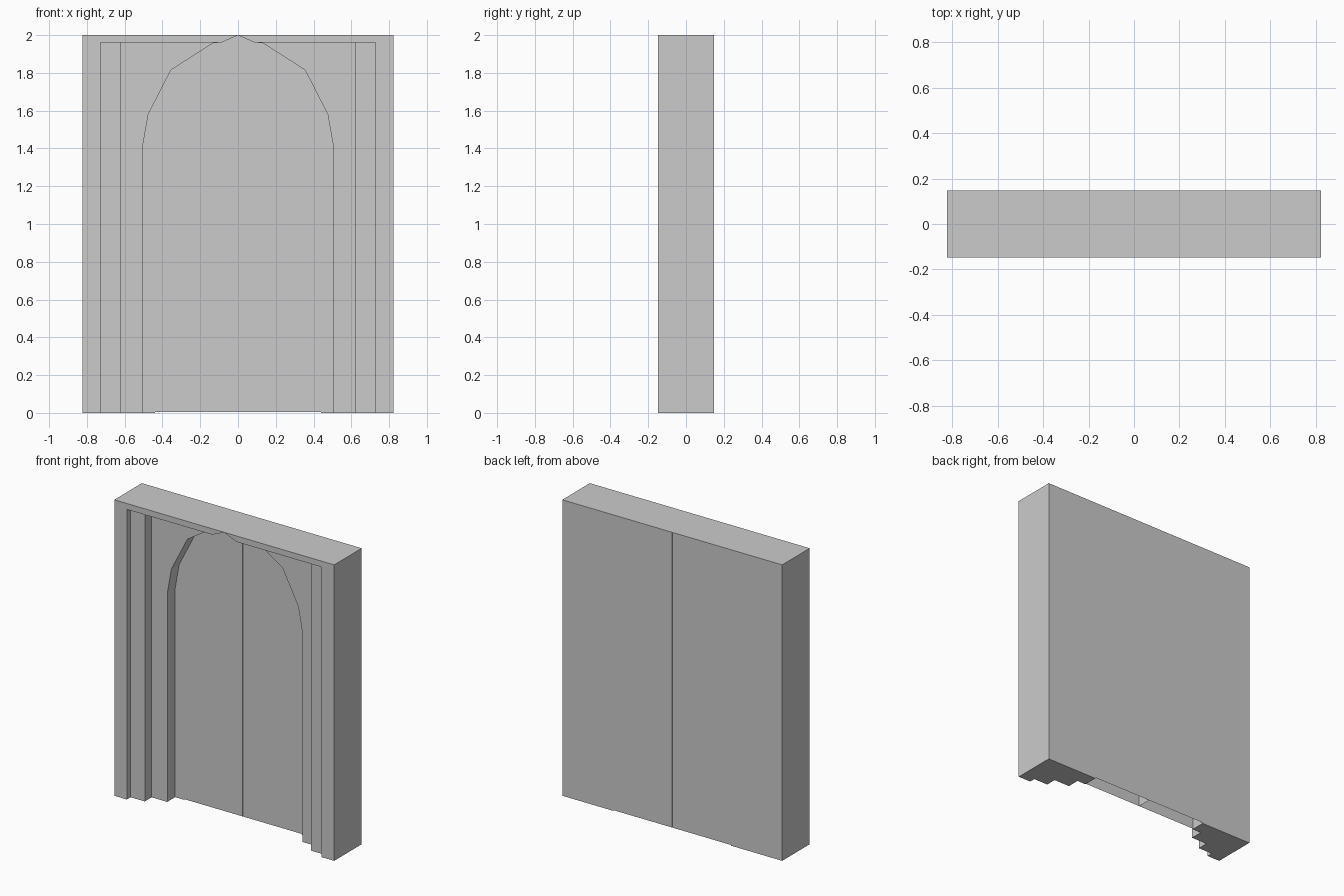
import bpy
import bmesh

if "Cube" in bpy.data.objects:
    bpy.data.objects.remove(bpy.data.objects["Cube"])

W, D, H = 0.822, 0.147, 2.0
DOOR_Y = 0.05

# half outlines (x, z), from the springing line up to the apex
DOOR_ARCH = [(0.44, 1.40), (0.405, 1.575), (0.28, 1.81), (0.09, 1.96), (0.0, 1.999)]
OUTER_ARCH = [(0.505, 1.41), (0.475, 1.58), (0.355, 1.815), (0.13, 1.959),
              (0.09, 1.96), (0.0, 1.999)]


def prism(name, outline, y0, y1, open_bottom=False):
    """Extrude an (x, z) outline from y0 to y1."""
    bm = bmesh.new()
    face = bm.faces.new([bm.verts.new((x, y0, z)) for x, z in outline])
    ext = bmesh.ops.extrude_face_region(bm, geom=[face], use_keep_orig=True)
    for v in ext["geom"]:
        if isinstance(v, bmesh.types.BMVert):
            v.co.y = y1
    bmesh.ops.recalc_face_normals(bm, faces=bm.faces)
    if open_bottom:
        bm.normal_update()
        under = [f for f in bm.faces if f.normal.z < -0.9]
        bmesh.ops.delete(bm, geom=under, context="FACES")
    me = bpy.data.meshes.new(name)
    bm.to_mesh(me)
    bm.free()
    ob = bpy.data.objects.new(name, me)
    bpy.context.scene.collection.objects.link(ob)
    return ob


def rect(w, z0, z1):
    return [(-w, z0), (w, z0), (w, z1), (-w, z1)]


def arch(half, z0):
    w = half[0][0]
    left = [(-x, z) for x, z in reversed(half[:-1])]
    return [(-w, z0), (w, z0)] + half + left


# solid wall block
wall = prism("wall", rect(W, 0, H), -D, D)

# stepped recesses, then the arched opening right through
cutters = [
    prism("cut_outer_step", rect(0.728, -0.1, 1.96), -0.3, -0.107),
    prism("cut_inner_step", rect(0.622, -0.1, 1.96), -0.3, -0.034),
    prism("cut_arch_step", arch(OUTER_ARCH, -0.1), -0.3, DOOR_Y),
    prism("cut_doorway", arch(DOOR_ARCH, -0.1), -0.3, 0.3),
]
bpy.context.view_layer.objects.active = wall
for c in cutters:
    c.hide_render = True
    mod = wall.modifiers.new(c.name, "BOOLEAN")
    mod.operation = "DIFFERENCE"
    mod.solver = "EXACT"
    mod.object = c
    bpy.ops.object.modifier_apply(modifier=mod.name)
for c in cutters:
    bpy.data.objects.remove(c)

# two hollow door leaves meeting at the centre, open underneath
for name, s in (("door_right", 1), ("door_left", -1)):
    half = [(0.001, 0.005), (0.44, 0.005)] + DOOR_ARCH[:-1] + [(0.001, 1.999)]
    prism(name, [(s * x, z) for x, z in half], DOOR_Y, D, open_bottom=True)
